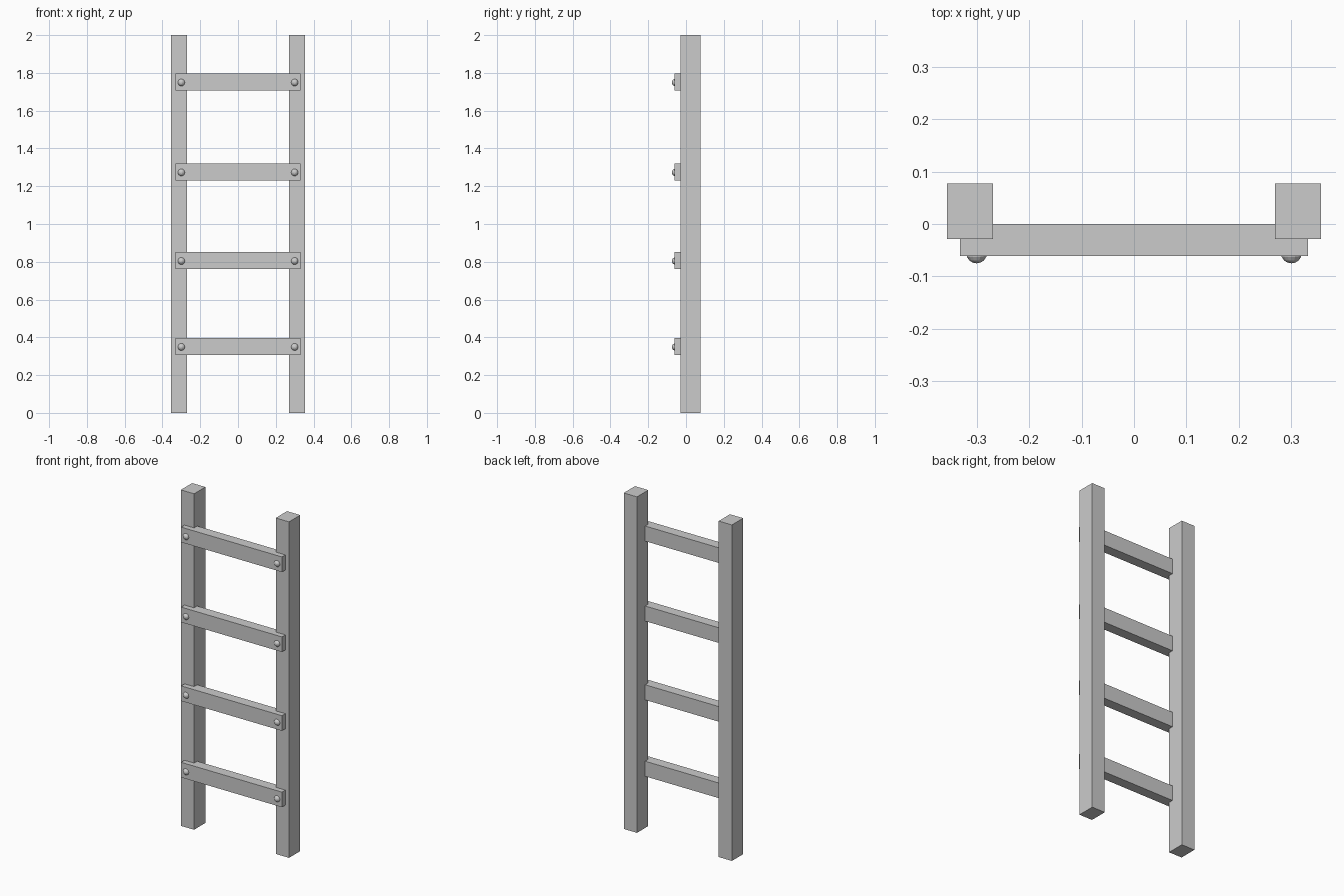
import bpy
import math

if "Cube" in bpy.data.objects:
    bpy.data.objects.remove(bpy.data.objects["Cube"])


def box(name, x, y, z):
    """Box spanning the (min, max) pair given for each axis."""
    bpy.ops.mesh.primitive_cube_add(size=1, location=[sum(r) / 2 for r in (x, y, z)])
    ob = bpy.context.object
    ob.name = name
    ob.scale = [r[1] - r[0] for r in (x, y, z)]
    bpy.ops.object.transform_apply(location=False, rotation=False, scale=True)
    return ob


def bolt(name, x, z):
    """Rounded faceted bolt head half sunk into the rung front."""
    bpy.ops.mesh.primitive_uv_sphere_add(
        segments=16, ring_count=8, radius=0.02,
        location=(x, -0.055, z), rotation=(math.pi / 2, 0, 0))
    bpy.context.object.name = name


SIDES = (("left", -1), ("right", 1))

# Upright side rails
for side, s in SIDES:
    box(f"{side}_rail", sorted((s * 0.269, s * 0.356)), (-0.029, 0.077), (0, 2))

# Rungs set into the rail fronts, with a bolt at each end
for i, z in enumerate((0.352, 0.807, 1.276, 1.752), 1):
    box(f"rung_{i}", (-0.332, 0.332), (-0.061, 0.0), (z - 0.045, z + 0.045))
    for side, s in SIDES:
        bolt(f"{side}_bolt_{i}", s * 0.30, z - 0.003)
